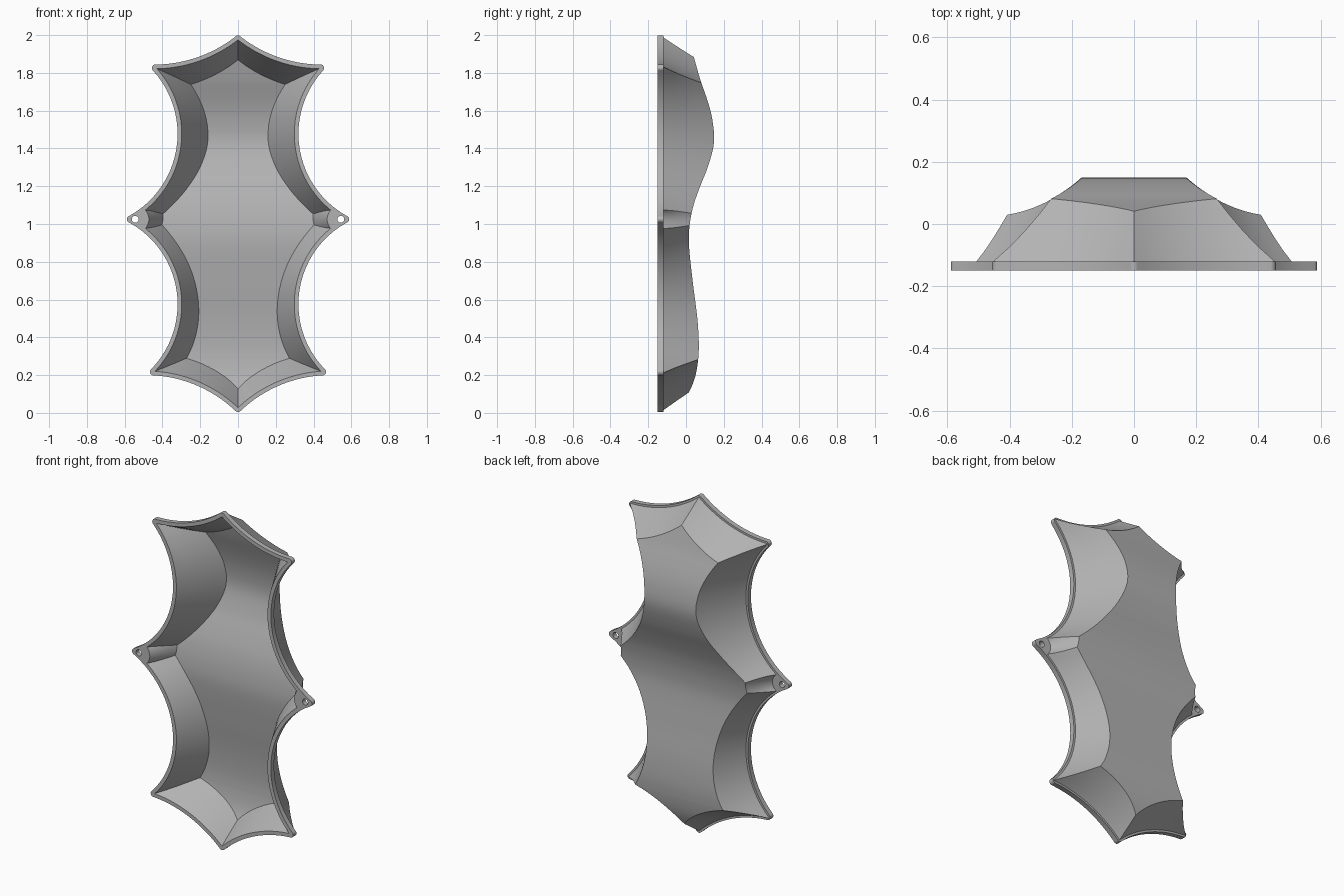
import bpy, bmesh, math
from mathutils import Vector as V

old = bpy.data.objects.get("Cube")
if old:
    bpy.data.objects.remove(old, do_unlink=True)

FRONT, RIM_BACK = -0.15, -0.12
DRAFT, THICK, ROUND = 0.52, 0.03, 0.018
STEPS, ROWS = 22, 4

mat = bpy.data.materials.new("light_grey")
mat.use_nodes = True
grey = (0.45, 0.45, 0.45, 1)
mat.diffuse_color = grey
mat.node_tree.nodes["Principled BSDF"].inputs["Base Color"].default_value = grey


def circle_through(a, b, c):
    """Centre and radius of the circle through three points."""
    a, b, c = V(a), V(b), V(c)
    u, w = b - a, c - a
    det = 2 * (u.x * w.y - u.y * w.x)
    uu, ww = u.length_squared, w.length_squared
    o = V((w.y * uu - u.y * ww, u.x * ww - w.x * uu)) / det
    return a + o, o.length


def mirrored(circle):
    return V((-circle[0].x, circle[0].y)), circle[1]


def meet(a, b, off, guess):
    """Where two circles, both grown by off, cross nearest to guess."""
    (ca, ra), (cb, rb) = a, b
    ra, rb = ra + off, rb + off
    d = (cb - ca).length
    along = (d * d + ra * ra - rb * rb) / (2 * d)
    h = math.sqrt(max(ra * ra - along * along, 0))
    e = (cb - ca) / d
    mid, side = ca + e * along, V((-e.y, e.x)) * h
    return min(mid + side, mid - side, key=lambda p: (p - guess).length)


def arc(centre, radius, p, q, n):
    """Points on a circle in the directions from p round to q."""
    a = math.atan2(p.y - centre.y, p.x - centre.x)
    b = math.atan2(q.y - centre.y, q.x - centre.x)
    turn = (b - a + math.pi) % (2 * math.pi) - math.pi
    return [centre + radius * V((math.cos(a + turn * i / n), math.sin(a + turn * i / n)))
            for i in range(n + 1)]


# Scalloped edges of the right half, from the bottom up
foot, low, tip, high, peak = (0, -.003), (.493, .2), (.611, 1.025), (.483, 1.845), (0, 2.003)
bottom = circle_through(foot, (.2, .137), low)
lower = circle_through(low, (.32, .56), tip)
upper = circle_through(tip, (.32, 1.48), high)
top = circle_through(high, (.2, 1.888), peak)
hole = V((.544, 1.025))
boss = (hole, .05)

# Back profile: height, depth
profile = [(-.1, -.13), (0, -.06), (.1, .01), (.18, .045), (.27, .063), (.36, .068),
           (.5, .06), (.7, .035), (.9, .015), (1, .02), (1.1, .04), (1.2, .075),
           (1.3, .115), (1.43, .148), (1.55, .14), (1.65, .115), (1.76, .077),
           (1.9, .036), (2, 0), (2.1, -.04)]


def depth(z):
    """Smooth interpolation of the back profile."""
    i = 1
    while i < len(profile) - 3 and z > profile[i + 1][0]:
        i += 1
    (z0, y0), (z1, y1), (z2, y2), (z3, y3) = profile[i - 1:i + 3]
    h = z2 - z1
    t = min(max((z - z1) / h, 0), 1)
    m1, m2 = (y2 - y0) / (z2 - z0) * h, (y3 - y1) / (z3 - z1) * h
    return ((2 * t**3 - 3 * t**2 + 1) * y1 + (t**3 - 2 * t**2 + t) * m1
            + (3 * t**2 - 2 * t**3) * y2 + (t**3 - t**2) * m2)


def corners(chain, guesses, off):
    loop = [mirrored(chain[0])] + chain + [mirrored(chain[-1])]
    return [meet(loop[i], loop[i + 1], off, V(g)) for i, g in enumerate(guesses)]


wall_chain = [bottom, lower, boss, upper, top]
wall_guess = [foot, low, (.4, .95), (.4, 1.1), high, peak]


def half_edge(off):
    """Inset edge of the right half, bottom to top."""
    ks = corners(wall_chain, wall_guess, off)
    pts = [ks[0]]
    for (c, r), p, q in zip(wall_chain, ks, ks[1:]):
        pts += arc(c, r + off, p, q, STEPS)[1:]
    return pts


def skin(bm, start, inset, drop):
    """Drafted wall rows and a back panel; returns the first row."""
    def inset_at(y):
        return inset + DRAFT * (y - start)

    count = len(half_edge(inset))
    ends = []
    for i in range(count):
        y = 0.0
        for _ in range(12):
            y = depth(half_edge(inset_at(y))[i].y) - drop
        ends.append(y)
    rows = []
    for r in range(ROWS + 1):
        row = []
        for i, end in enumerate(ends):
            y = start + (end - start) * r / ROWS
            p = half_edge(inset_at(y))[i]
            row.append([bm.verts.new((s * p.x, y, p.y)) for s in (1, -1)])
        rows.append(row)
    for a, b in zip(rows, rows[1:]):
        bridge(bm, a, b)
    for p, q in zip(rows[-1], rows[-1][1:]):
        bm.faces.new((p[0], q[0], q[1], p[1]))
    return rows[0]


def bridge(bm, a, b):
    for i in range(len(a) - 1):
        for s in (0, 1):
            bm.faces.new((a[i][s], a[i + 1][s], b[i + 1][s], b[i][s]))


def finish(obj):
    bpy.ops.object.select_all(action='DESELECT')
    obj.select_set(True)
    bpy.context.view_layer.objects.active = obj
    if obj.type == 'CURVE':
        bpy.ops.object.convert(target='MESH')
    bpy.ops.object.shade_smooth_by_angle(angle=math.radians(30))


# Hollow shell: outer skin, inner skin and the strip joining them
bm = bmesh.new()
outer = skin(bm, RIM_BACK, .012, 0)
inner = skin(bm, FRONT, .022, THICK)
bridge(bm, outer, inner)
bmesh.ops.remove_doubles(bm, verts=bm.verts, dist=1e-5)
bmesh.ops.recalc_face_normals(bm, faces=bm.faces)
mesh = bpy.data.meshes.new("shell")
bm.to_mesh(mesh)
bm.free()
mesh.materials.append(mat)
shell = bpy.data.objects.new("shell", mesh)
bpy.context.collection.objects.link(shell)
finish(shell)

# Flat rim outline with rounded tips
chain = [bottom, lower, upper, top]
ks = corners(chain, [foot, low, tip, high, peak], ROUND)
loop = [mirrored(bottom)] + chain + [mirrored(top)]
half = []
for i, k in enumerate(ks):
    d1, d2 = (loop[i][0] - k).normalized(), (loop[i + 1][0] - k).normalized()
    for j in range(1, 8):
        p = k + ROUND * d1.lerp(d2, j / 8).normalized()
        if p.x > -1e-5:
            half.append(p)
    if i < len(chain):
        c, r = chain[i]
        half += arc(c, r, k, ks[i + 1], STEPS)


def closed(points):
    return points + [V((-p.x, p.y)) for p in reversed(points) if p.x > 1e-4]


outlines = [closed(half), closed(half_edge(.022))]
for s in (1, -1):
    outlines.append([V((s * hole.x, hole.y)) + .018 * V((math.cos(a), math.sin(a)))
                     for a in (math.tau * i / 24 for i in range(24))])

# Rim plate with the opening and the two screw holes
curve = bpy.data.curves.new("rim", 'CURVE')
curve.dimensions, curve.fill_mode = '2D', 'BOTH'
curve.extrude = (RIM_BACK - FRONT) / 2
for pts in outlines:
    spline = curve.splines.new('POLY')
    spline.points.add(len(pts) - 1)
    for sp, p in zip(spline.points, pts):
        sp.co = (p.x, p.y, 0, 1)
    spline.use_cyclic_u = True
curve.materials.append(mat)
rim = bpy.data.objects.new("rim", curve)
rim.rotation_euler.x = math.pi / 2
rim.location.y = (FRONT + RIM_BACK) / 2
bpy.context.collection.objects.link(rim)
finish(rim)
